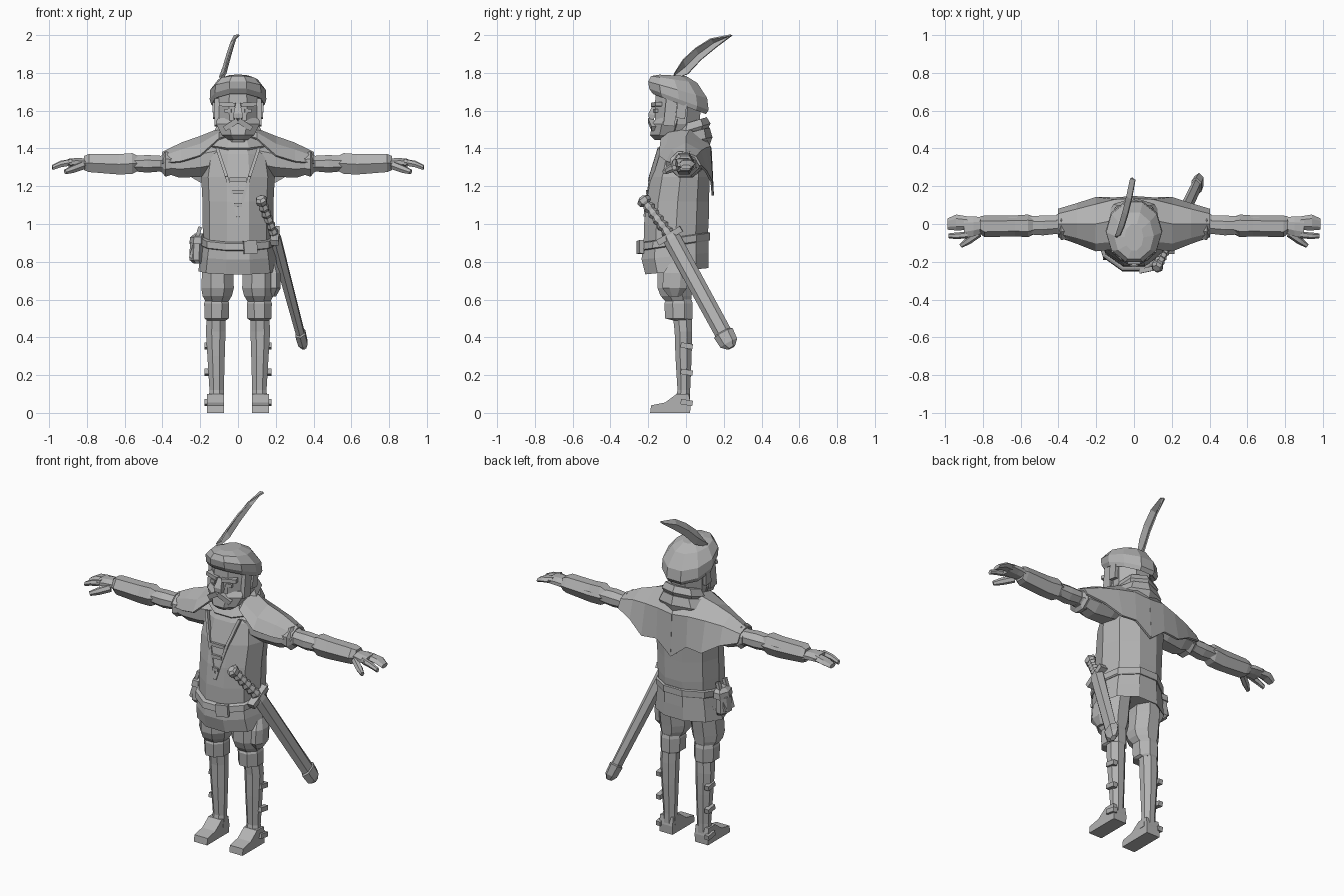
import bpy, bmesh, math
from mathutils import Vector

grey = bpy.data.materials.new("plain grey")
grey.diffuse_color = (0.45, 0.45, 0.45, 1)


def finish(name, bm, solid=0.0):
    bmesh.ops.recalc_face_normals(bm, faces=bm.faces)
    me = bpy.data.meshes.new(name)
    bm.to_mesh(me)
    bm.free()
    ob = bpy.data.objects.new(name, me)
    bpy.context.collection.objects.link(ob)
    me.materials.append(grey)
    if solid:
        m = ob.modifiers.new("thickness", "SOLIDIFY")
        m.thickness = solid
        m.offset = 0
    return ob


def skin(name, rings):
    """Join rings of points into a capped skin."""
    bm = bmesh.new()
    vs = [[bm.verts.new(p) for p in r] for r in rings]
    n = len(vs[0])
    for a, b in zip(vs, vs[1:]):
        for i in range(n):
            j = (i + 1) % n
            bm.faces.new((a[i], a[j], b[j], b[i]))
    bm.faces.new(vs[0])
    bm.faces.new(vs[-1])
    return finish(name, bm)


def unit_ring(n):
    a = [2 * math.pi * (i + .5) / n - math.pi / 2 for i in range(n)]
    mc, ms = max(math.cos(t) for t in a), max(abs(math.sin(t)) for t in a)
    return [(math.cos(t) / mc, math.sin(t) / ms) for t in a]


def loft_z(name, secs, n=10, s=1):
    """Sections: z, centre x, half width, y front, y back, slope along y."""
    rings = []
    for z, cx, rx, y0, y1, k in secs:
        cy, ry = (y0 + y1) / 2, (y1 - y0) / 2
        rings.append([(s * (cx + rx * c), cy + ry * q, z + k * ry * q)
                      for c, q in unit_ring(n)])
    return skin(name, rings)


def loft_x(name, secs, n=8, s=1):
    """Sections: x, y front, y back, z low, z high."""
    return skin(name, [[(s * x, (y0 + y1) / 2 + (y1 - y0) / 2 * c,
                         (z0 + z1) / 2 + (z1 - z0) / 2 * q)
                        for c, q in unit_ring(n)] for x, y0, y1, z0, z1 in secs])


def beam(name, p0, p1, secs, n=4, side=(1, 0, 0)):
    """Sections along p0-p1: fraction, half width, half depth."""
    p0, p1 = Vector(p0), Vector(p1)
    d = (p1 - p0).normalized()
    u = d.cross(Vector(side)).normalized()
    v = d.cross(u)
    return skin(name, [[p0.lerp(p1, t) + u * w * c + v * h * q
                        for c, q in unit_ring(n)] for t, w, h in secs])


def bar(name, p0, p1, w, h, side=(1, 0, 0)):
    return beam(name, p0, p1, [(0, w, h), (1, w, h)], 4, side)


def prism(name, pts, x0, x1):
    return skin(name, [[(x, y, z) for y, z in pts] for x in (x0, x1)])


# Torso, skirt and belt
loft_z("torso", [(.88, 0, .185, -.225, .11, .1), (1.0, 0, .187, -.222, .12, 0),
                 (1.12, 0, .188, -.21, .122, 0), (1.25, 0, .195, -.185, .125, 0),
                 (1.37, 0, .175, -.15, .11, 0), (1.46, 0, .1, -.1, .08, 0)])
loft_z("tunic_skirt", [(.80, 0, .17, -.18, .09, .1), (.75, 0, .21, -.215, .118, .1),
                       (.83, 0, .2, -.235, .12, .1), (.91, 0, .187, -.23, .12, .12)])
loft_z("belt", [(.885, 0, .195, -.24, .125, .15), (.89, 0, .202, -.25, .128, .15),
                (.925, 0, .202, -.245, .128, .15), (.93, 0, .19, -.235, .122, .15)])
bar("belt_buckle", (.03, -.25, .875), (.10, -.235, .88), .035, .012, (0, 1, 0))

# Doublet opening and lacing
for s in (-1, 1):
    bar("lapel", (0, -.217, 1.04), (s * .06, -.186, 1.25), .008, .008, (0, 1, 0))
    bar("lapel", (s * .06, -.186, 1.25), (s * .11, -.14, 1.40), .008, .01, (0, 1, 0))
for z, w in ((1.1, .02), (1.17, .035), (1.235, .045)):
    y = -.213 + (z - 1.1) * .17
    bar("lace", (-w, y, z), (w, y, z), .01, .01, (0, 1, 0))

# Head, beard and face
loft_z("head", [(1.38, 0, .075, -.1, .06, 0), (1.47, 0, .08, -.14, .06, 0),
                (1.53, 0, .108, -.165, .07, 0), (1.62, 0, .115, -.165, .08, 0),
                (1.70, 0, .11, -.16, .07, 0)], 8)
loft_z("beard", [(1.445, 0, .05, -.165, -.05, 0), (1.47, 0, .085, -.19, -.02, 0),
                 (1.53, 0, .115, -.18, 0, 0), (1.56, 0, .112, -.155, 0, 0)], 8)
beam("nose", (0, -.165, 1.635), (0, -.185, 1.555), [(0, .008, .012), (.7, .02, .024), (1, .012, .022)])
for s in (-1, 1):
    bar("moustache", (0, -.188, 1.55), (s * .07, -.168, 1.505), .014, .014, (0, 1, 0))
    bar("brow", (s * .012, -.168, 1.63), (s * .095, -.145, 1.635), .011, .018, (0, 1, 0))
    bar("eye", (s * .035, -.163, 1.6), (s * .07, -.155, 1.6), .01, .008, (0, 1, 0))
    bar("sideburn", (s * .112, -.075, 1.66), (s * .112, -.09, 1.52), .03, .012)
    bar("ear", (s * .122, -.02, 1.64), (s * .118, -.03, 1.56), .025, .014)

# Beret and feather
loft_z("beret", [(1.65, 0, .115, -.15, .08, -.35), (1.635, 0, .143, -.175, .105, -.38),
                 (1.66, 0, .15, -.195, .12, -.36), (1.71, 0, .147, -.2, .112, -.28),
                 (1.765, 0, .105, -.185, .06, -.15), (1.787, 0, .05, -.14, 0, -.05)])
lower = [(-.075, 1.76), (.01, 1.795), (.08, 1.87), (.165, 1.94), (.245, 2.0)]
upper = [(-.06, 1.80), (-.015, 1.87), (.05, 1.93), (.13, 1.98), (.235, 2.0)]
bm = bmesh.new()
rows = []
for i, (a, b) in enumerate(zip(lower, upper)):
    x = -.085 + .02 * i
    mid = ((a[0] + b[0]) / 2, (a[1] + b[1]) / 2)
    rows.append([bm.verts.new((x + o, *p)) for p, o in ((a, 0), (mid, -.012), (b, .012))])
for a, b in zip(rows, rows[1:]):
    for i in (0, 1):
        bm.faces.new((a[i], a[i + 1], b[i + 1], b[i]))
finish("feather", bm, .008)

# Folded scarf and shoulder cape
loft_z("scarf_lower", [(1.39, 0, .13, -.13, .12, .1), (1.43, 0, .165, -.155, .14, .2),
                       (1.48, 0, .13, -.12, .125, .25), (1.48, 0, .09, -.09, .09, .25)], 9)
loft_z("scarf_upper", [(1.47, 0, .11, -.09, .11, .2), (1.5, 0, .125, -.085, .13, .3),
                       (1.54, 0, .105, -.06, .11, .3), (1.54, 0, .07, -.05, .07, .2)], 7)
arches = [(0, [(.03, 1.48), (.05, 1.49), (.08, 1.49), (.13, 1.4), (.142, 1.15)]),
          (.1, [(-.13, 1.45), (-.09, 1.48), (.02, 1.5), (.125, 1.41), (.135, 1.23)]),
          (.2, [(-.14, 1.36), (-.1, 1.42), (0, 1.46), (.1, 1.4), (.137, 1.22)]),
          (.3, [(-.1, 1.33), (-.07, 1.39), (0, 1.425), (.075, 1.385), (.105, 1.28)]),
          (.4, [(-.065, 1.32), (-.045, 1.355), (0, 1.375), (.05, 1.355), (.075, 1.31)])]
for s in (-1, 1):
    bm = bmesh.new()
    rows = [[bm.verts.new((s * x, y, z)) for y, z in r] for x, r in arches]
    for a, b in zip(rows, rows[1:]):
        for i in range(4):
            bm.faces.new((a[i], a[i + 1], b[i + 1], b[i]))
    finish("shoulder_cape", bm, .012)

for s in (-1, 1):
    # Arm
    loft_x("upper_sleeve", [(.1, -.11, .1, 1.27, 1.44), (.2, -.1, .1, 1.25, 1.42),
                            (.31, -.085, .08, 1.245, 1.4), (.37, -.075, .07, 1.265, 1.375),
                            (.41, -.05, .05, 1.275, 1.36)], 8, s)
    loft_x("sleeve_band", [(.355, -.08, .06, 1.26, 1.375), (.385, -.085, .065, 1.25, 1.385),
                           (.4, -.06, .05, 1.27, 1.36)], 8, s)
    loft_x("forearm", [(.39, -.05, .045, 1.28, 1.36), (.48, -.06, .045, 1.272, 1.365),
                       (.56, -.055, .04, 1.28, 1.36), (.8, -.04, .03, 1.295, 1.345)], 8, s)
    loft_x("gauntlet_cuff", [(.53, -.055, .04, 1.28, 1.36), (.56, -.07, .05, 1.265, 1.375),
                             (.63, -.065, .045, 1.262, 1.37), (.79, -.07, .045, 1.275, 1.37),
                             (.815, -.05, .04, 1.285, 1.36)], 6, s)
    # Hand
    loft_x("palm", [(.79, -.045, .035, 1.295, 1.345), (.85, -.065, .04, 1.3, 1.35),
                    (.9, -.075, .04, 1.305, 1.345)], 8, s)
    loft_x("fingers", [(.88, -.032, .04, 1.31, 1.345), (.94, -.034, .05, 1.305, 1.335),
                       (.985, -.03, .03, 1.29, 1.312)], 6, s)
    loft_x("forefinger", [(.88, -.075, -.04, 1.31, 1.345), (.94, -.08, -.045, 1.3, 1.33),
                          (.982, -.075, -.05, 1.285, 1.31)], 6, s)
    beam("thumb", (s * .82, -.05, 1.31), (s * .915, -.115, 1.275),
         [(0, .02, .02), (.6, .02, .018), (1, .012, .012)], 6, (0, 0, 1))

    # Leg
    loft_z("puffed_breeches", [(.84, .1, .08, -.14, .06, 0), (.76, .108, .082, -.15, .05, 0),
                               (.66, .108, .086, -.15, .035, 0), (.62, .11, .078, -.135, .03, 0),
                               (.58, .112, .055, -.1, .025, 0)], 8, s)
    loft_z("knee_cuff", [(.6, .113, .06, -.105, .03, 0), (.58, .113, .066, -.115, .035, 0),
                         (.5, .113, .064, -.11, .035, 0), (.49, .113, .05, -.07, .03, 0)], 8, s)
    loft_z("shin", [(.52, .115, .05, -.07, .03, 0), (.43, .118, .052, -.06, .032, 0),
                    (.3, .116, .046, -.056, .03, 0), (.12, .113, .038, -.045, .022, 0),
                    (.05, .115, .042, -.06, .022, 0)], 8, s)
    prism("shoe", [(.022, 0), (.024, .05), (.015, .1), (-.05, .1), (-.11, .055),
                   (-.185, .04), (-.19, 0)], s * .075, s * .163)
    for z in (.355, .215, .055):
        bar("boot_clasp", (s * .163, -.028, z + .005), (s * .163, .035, z - .005), .014, .014)

# Belt pouches
loft_z("side_pouch", [(.79, -.212, .022, -.09, -.01, 0), (.81, -.222, .036, -.105, .005, 0),
                      (.9, -.218, .036, -.1, .005, 0), (.92, -.208, .026, -.085, -.01, 0)], 8)
loft_z("pouch_flap", [(.895, -.215, .043, -.11, .012, 0), (.93, -.213, .04, -.105, .01, 0),
                      (.95, -.203, .025, -.08, -.01, 0)], 6)
for y in (-.085, -.02):
    bar("pouch_strap", (-.2, y, .985), (-.25, y, .82), .012, .01)
loft_z("hip_bag", [(.615, .18, .02, -.09, -.03, 0), (.66, .19, .036, -.125, .005, 0),
                   (.74, .19, .034, -.12, .01, 0), (.8, .18, .02, -.08, -.01, 0)], 8)

# Sheathed sword with ridged grip
grip, guard, tip = (.118, -.235, 1.14), (.192, -.085, .94), (.35, .24, .345)
ridges = [(0, .02, .02), (.05, .038, .028), (.14, .036, .026)]
for i in range(5):
    ridges += [(.18 + i * .16, .022, .018), (.27 + i * .16, .033, .024)]
beam("sword_grip", grip, guard, ridges + [(1, .024, .02)], 6)
bar("crossguard", (.192, -.15, .9), (.198, -.025, .975), .016, .022)
beam("scabbard", guard, tip, [(0, .04, .026), (.04, .048, .03), (.86, .046, .022),
                              (.87, .056, .027), (.96, .05, .025), (1, .022, .012)], 6)
